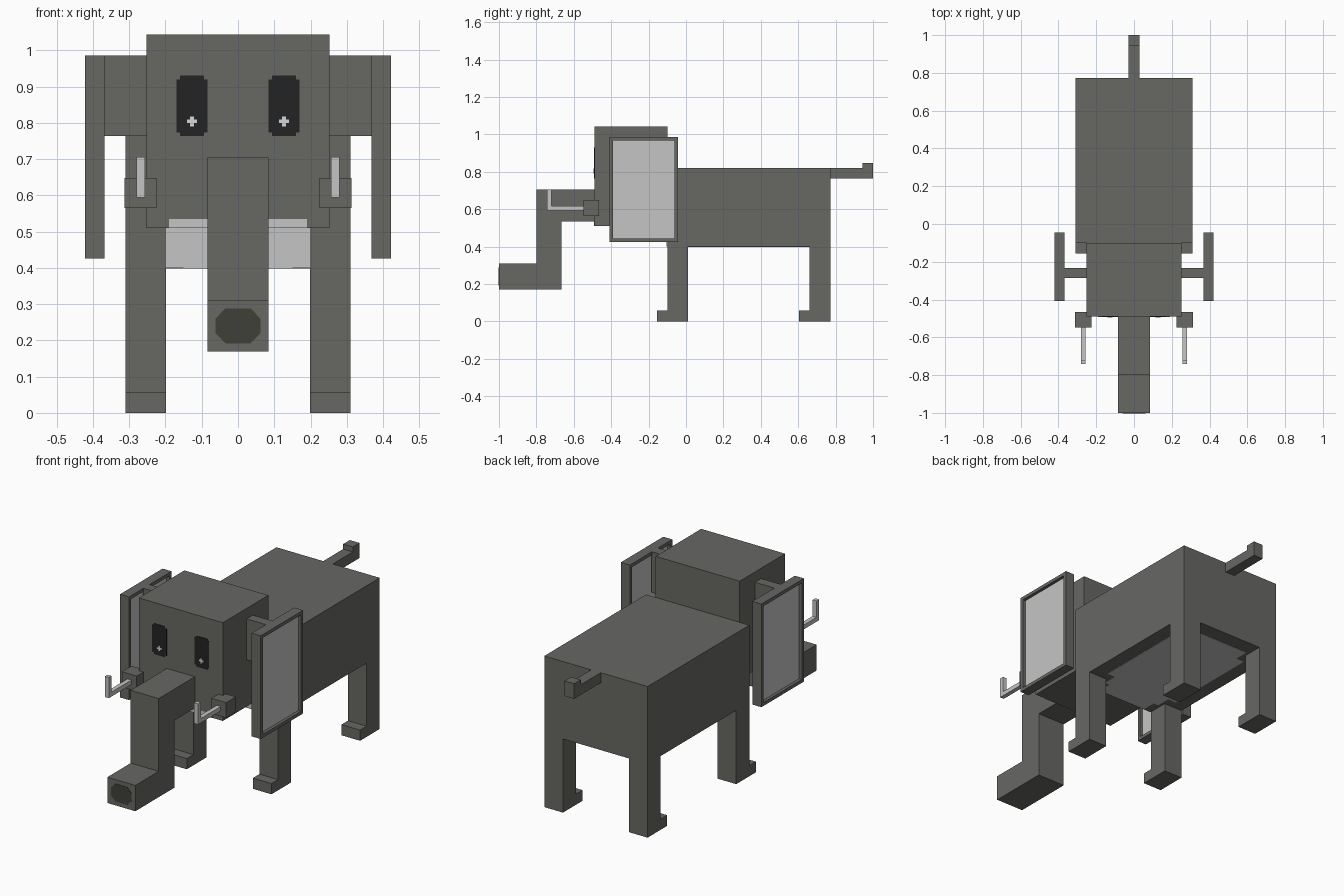
import bpy
import bmesh

cube = bpy.data.objects.get("Cube")
if cube:
    bpy.data.objects.remove(cube, do_unlink=True)


def material(name, r, g, b):
    m = bpy.data.materials.new(name)
    m.use_nodes = True
    m.diffuse_color = (r, g, b, 1)
    m.node_tree.nodes["Principled BSDF"].inputs["Base Color"].default_value = (r, g, b, 1)
    return m


SKIN = material("grey skin", 0.136, 0.138, 0.127)
PALE = material("pale grey", 0.56, 0.56, 0.56)
EYE = material("eye black", 0.017, 0.017, 0.017)
GLINT = material("eye glint", 0.68, 0.68, 0.68)
NOSTRIL = material("dark olive", 0.05, 0.05, 0.04)


def finish(name, bm, *mats):
    bmesh.ops.recalc_face_normals(bm, faces=bm.faces)
    mesh = bpy.data.meshes.new(name)
    bm.to_mesh(mesh)
    bm.free()
    for m in mats:
        mesh.materials.append(m)
    obj = bpy.data.objects.new(name, mesh)
    bpy.context.collection.objects.link(obj)
    return obj


def prism(name, outline, axis, start, end, mat):
    """Extrude a 2D outline along an axis; the outline uses the other two axes in order."""
    bm = bmesh.new()
    verts = []
    for p in outline:
        co = list(p)
        co.insert(axis, start)
        verts.append(bm.verts.new(co))
    face = bm.faces.new(verts)
    geom = bmesh.ops.extrude_face_region(bm, geom=[face])["geom"]
    move = [0, 0, 0]
    move[axis] = end - start
    bmesh.ops.translate(bm, vec=move, verts=[v for v in geom if isinstance(v, bmesh.types.BMVert)])
    return finish(name, bm, mat)


def rect(a0, a1, b0, b1):
    return [(a0, b0), (a1, b0), (a1, b1), (a0, b1)]


def stepped(a0, a1, b0, b1, s, t=None):
    """Rectangle with a square notch taken from every corner."""
    t = t or s
    return [(a0 + s, b0), (a1 - s, b0), (a1 - s, b0 + t), (a1, b0 + t),
            (a1, b1 - t), (a1 - s, b1 - t), (a1 - s, b1), (a0 + s, b1),
            (a0 + s, b1 - t), (a0, b1 - t), (a0, b0 + t), (a0 + s, b0 + t)]


def box(name, x0, x1, y0, y1, z0, z1, mat=SKIN):
    return prism(name, rect(y0, y1, z0, z1), 0, x0, x1, mat)


def ear(name, side):
    """Slab with a sunken pale panel on both broad faces."""
    bm = bmesh.new()
    bmesh.ops.create_cube(bm, size=1)
    bmesh.ops.scale(bm, vec=(0.054, 0.364, 0.56), verts=bm.verts)
    bmesh.ops.translate(bm, vec=(side * 0.395, -0.226, 0.706), verts=bm.verts)
    bm.normal_update()
    for f in [f for f in bm.faces if abs(f.normal.x) > 0.9]:
        bmesh.ops.inset_region(bm, faces=[f], thickness=0.026)
        n = f.normal.copy()
        bmesh.ops.inset_region(bm, faces=[f], thickness=0.0005)
        bmesh.ops.translate(bm, vec=n * -0.016, verts=f.verts)
        f.material_index = 1
    finish(name, bm, SKIN, PALE)


# Body and head
box("body", -0.31, 0.31, -0.10, 0.772, 0.40, 0.82)
box("head", -0.252, 0.252, -0.49, -0.10, 0.51, 1.043)

# Pale belly, chest and mouth patches
prism("belly_patch", stepped(-0.23, 0.23, -0.02, 0.69, 0.05, 0.08), 2, 0.398, 0.401, PALE)
box("belly_front_patch", -0.15, 0.15, -0.10, -0.02, 0.398, 0.401, PALE)
box("chest_patch", -0.198, 0.198, -0.103, -0.099, 0.40, 0.53, PALE)
box("mouth_patch", -0.19, 0.19, -0.493, -0.489, 0.51, 0.535, PALE)

# Trunk with its nostril
trunk = [(-0.49, 0.705), (-0.80, 0.705), (-0.80, 0.31), (-1.0, 0.31),
         (-1.0, 0.17), (-0.665, 0.17), (-0.665, 0.535), (-0.49, 0.535)]
prism("trunk", trunk, 0, -0.084, 0.084, SKIN)
nostril = [(-0.062, 0.22), (-0.035, 0.192), (0.035, 0.192), (0.062, 0.22),
           (0.062, 0.26), (0.035, 0.288), (-0.035, 0.288), (-0.062, 0.26)]
prism("nostril", nostril, 1, -1.002, -0.999, NOSTRIL)

# Tail with upturned tip
tail = [(0.77, 0.765), (1.0, 0.765), (1.0, 0.847), (0.943, 0.847), (0.943, 0.82), (0.77, 0.82)]
prism("tail", tail, 0, -0.029, 0.029, SKIN)

for side, label in ((1, "left"), (-1, "right")):
    # Legs with toes pointing forward
    for y, place in ((-0.10, "front"), (0.66, "rear")):
        leg = [(y, 0.40), (y, 0.058), (y - 0.056, 0.058), (y - 0.056, 0),
               (y + 0.112, 0), (y + 0.112, 0.40)]
        prism(f"{place}_leg_{label}", leg, 0, side * 0.198, side * 0.31, SKIN)

    # Ears on short connectors
    ear(f"ear_{label}", side)
    box(f"ear_connector_{label}", side * 0.25, side * 0.37, -0.286, -0.233, 0.764, 0.986)

    # Tusks in square sockets
    box(f"tusk_socket_{label}", side * 0.225, side * 0.313, -0.548, -0.465, 0.565, 0.648)
    tusk = [(-0.548, 0.594), (-0.742, 0.594), (-0.742, 0.706),
            (-0.719, 0.706), (-0.719, 0.618), (-0.548, 0.618)]
    prism(f"tusk_{label}", tusk, 0, side * 0.256, side * 0.28, PALE)

    # Eyes with a small cross glint
    c = side * 0.127
    prism(f"eye_{label}", stepped(c - 0.043, c + 0.043, 0.764, 0.93, 0.01), 1, -0.493, -0.489, EYE)
    prism(f"eye_glint_{label}", stepped(c - 0.014, c + 0.014, 0.79, 0.818, 0.009),
          1, -0.495, -0.492, GLINT)
